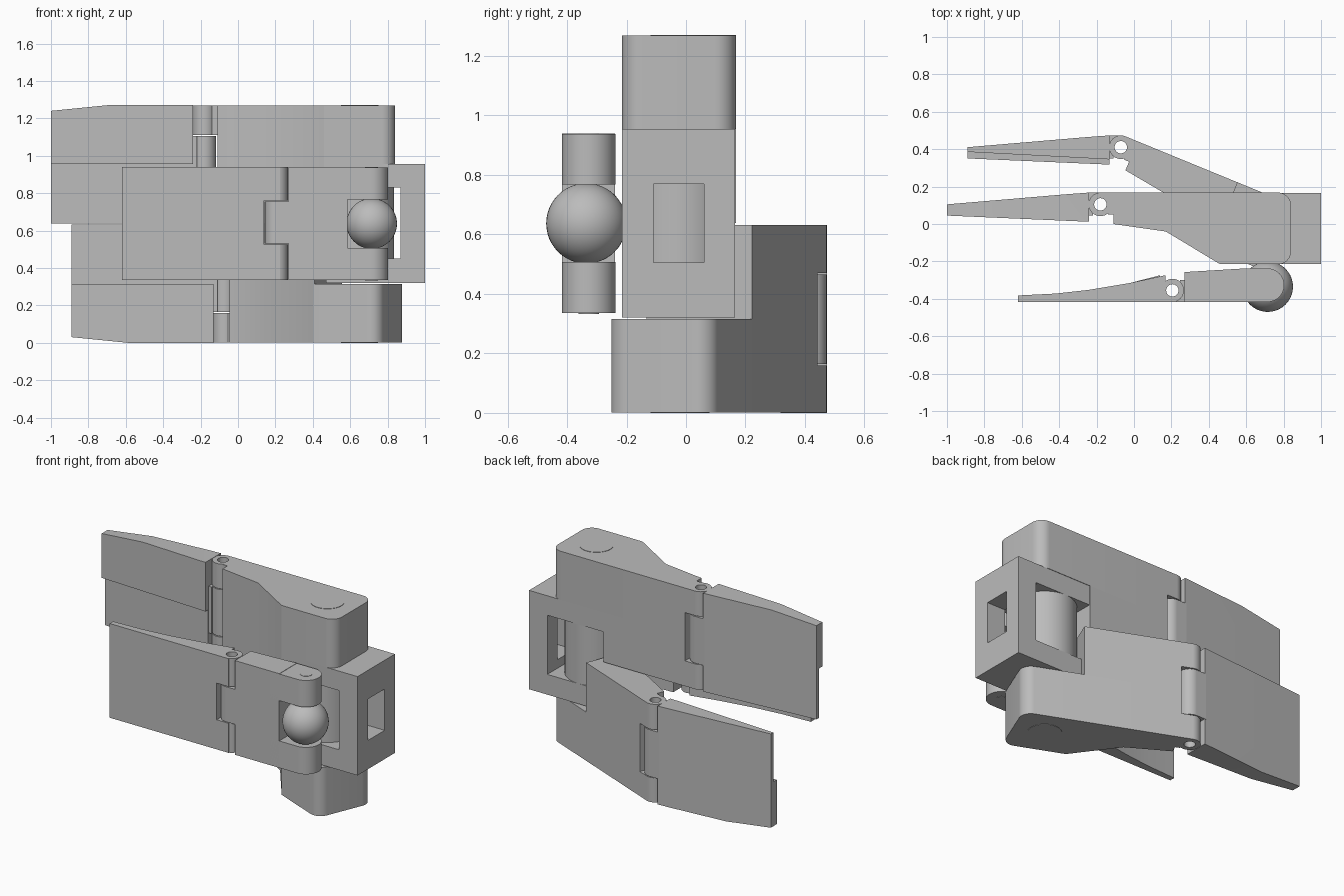
import bpy
import bmesh
from math import cos, sin, radians, pi
from mathutils import Matrix, Vector

if "Cube" in bpy.data.objects:
    bpy.data.objects.remove(bpy.data.objects["Cube"], do_unlink=True)

grey = bpy.data.materials.new("plain grey")
grey.use_nodes = True
grey.diffuse_color = (0.5, 0.5, 0.5, 1)
grey.node_tree.nodes["Principled BSDF"].inputs["Base Color"].default_value = (0.5, 0.5, 0.5, 1)


def arc(cx, cy, r, start, end, steps=10):
    angles = [radians(start + (end - start) * i / steps) for i in range(steps + 1)]
    return [(cx + r * cos(a), cy + r * sin(a)) for a in angles]


def prism(bm, outline, low, high):
    """Extrude a plan outline between two heights."""
    face = bm.faces.new([bm.verts.new((x, y, low)) for x, y in outline])
    top = bmesh.ops.extrude_face_region(bm, geom=[face])["geom"]
    verts = [v for v in top if isinstance(v, bmesh.types.BMVert)]
    bmesh.ops.translate(bm, verts=verts, vec=(0, 0, high - low))


def box(bm, x0, x1, y0, y1, z0, z1):
    prism(bm, [(x0, y0), (x1, y0), (x1, y1), (x0, y1)], z0, z1)


def disc(bm, centre, r, low, high):
    prism(bm, arc(*centre, r, 0, 360, 40)[:-1], low, high)


def tube(bm, centre, r, hole, low, high, n=32):
    """Hollow hinge knuckle."""
    rings = []
    for radius, z in ((r, low), (r, high), (hole, high), (hole, low)):
        rings.append([bm.verts.new((centre[0] + radius * cos(2 * pi * i / n),
                                    centre[1] + radius * sin(2 * pi * i / n), z))
                      for i in range(n)])
    for a, b in zip(rings, rings[1:] + rings[:1]):
        for i in range(n):
            j = (i + 1) % n
            bm.faces.new((a[i], a[j], b[j], b[i]))


def finish(bm, name, matrix=None):
    if matrix:
        bm.transform(matrix)
    bmesh.ops.recalc_face_normals(bm, faces=bm.faces)
    mesh = bpy.data.meshes.new(name)
    bm.to_mesh(mesh)
    bm.free()
    mesh.materials.append(grey)
    obj = bpy.data.objects.new(name, mesh)
    bpy.context.collection.objects.link(obj)
    bpy.ops.object.select_all(action="DESELECT")
    obj.select_set(True)
    bpy.context.view_layer.objects.active = obj
    bpy.ops.object.shade_smooth_by_angle(angle=radians(30))
    return obj


PIVOT = (0.65, -0.02)
HINGE = (-0.18, 0.105)
TOP, STEP, MID = 1.27, 0.955, 0.638
LOW_CUT, HIGH_CUT = 0.8, 1.11
BACK = 0.168


def finger(side, base_matrix, tip_matrix):
    # Base link: rounded pivot ear, shorter inner half, outer knuckles
    bm = bmesh.new()
    ear = [(-0.11, 0), (0.17, -0.04), (0.46, -0.215)]
    ear += arc(0.77, -0.145, 0.07, -90, 0) + arc(0.77, 0.098, 0.07, 0, 90)
    prism(bm, ear + [(-0.11, BACK)], STEP, TOP - 0.002)
    prism(bm, [(-0.11, 0), (0.17, -0.04), (0.46, -0.215), (0.47, -0.215),
               (0.47, BACK), (-0.11, BACK)], MID, STEP)
    for low, high in ((MID, LOW_CUT), (HIGH_CUT, TOP - 0.002)):
        tube(bm, HINGE, 0.063, 0.033, low, high)
        prism(bm, [(-0.18, 0.14), (-0.14, 0.14), (-0.14, 0.05), (-0.1, 0.05),
                   (-0.1, BACK), (-0.18, BACK)], low, high)
    disc(bm, PIVOT, 0.1, TOP - 0.01, TOP)
    finish(bm, side + "_finger_base", base_matrix)

    # Tip link: thick outer half, thin inner half, chamfered end
    bm = bmesh.new()
    back = [(-0.24, BACK), (-0.35, 0.16), (-1, 0.105)]
    prism(bm, back + [(-1, 0.045), (-0.24, 0.012)], STEP, TOP)
    prism(bm, back + [(-1, 0.08), (-0.24, 0.04)], MID, STEP)
    cut = bmesh.ops.bisect_plane(bm, geom=bm.verts[:] + bm.edges[:] + bm.faces[:],
                                 plane_co=(-0.7, 0, TOP), plane_no=Vector((-0.1, 0, 1)),
                                 clear_outer=True)["geom_cut"]
    bmesh.ops.edgeloop_fill(bm, edges=[e for e in cut if isinstance(e, bmesh.types.BMEdge)])
    tube(bm, HINGE, 0.063, 0.033, LOW_CUT + 0.005, HIGH_CUT - 0.005)
    prism(bm, [(-0.25, 0.045), (-0.22, 0.045), (-0.22, 0.14), (-0.18, 0.14),
               (-0.18, BACK), (-0.25, BACK)], LOW_CUT + 0.005, HIGH_CUT - 0.005)
    finish(bm, side + "_finger_tip", tip_matrix)


# Lower finger is the upper one flipped and swung about the pivot
flip = Matrix.Translation((0, 0, TOP)) @ Matrix.Diagonal((1, 1, -1, 1))
centre = Matrix.Translation((*PIVOT, 0))
swing = centre @ Matrix.Rotation(radians(-22.3), 4, "Z") @ centre.inverted()
hinge = Vector((*HINGE, 0))
finger("upper", None, None)
finger("lower", swing @ flip, Matrix.Translation(swing @ hinge - hinge) @ flip)

# Palm bracket: two plates joined by a windowed end wall
bm = bmesh.new()
for low, high in ((0.32, 0.45), (0.83, STEP)):
    box(bm, 0.47, 1, -0.215, 0.165, low, high)
for y0, y1 in ((-0.215, -0.11), (0.06, 0.165)):
    box(bm, 0.87, 1, y0, y1, 0.45, 0.83)
for low, high in ((0.45, 0.505), (0.77, 0.83)):
    box(bm, 0.87, 1, -0.11, 0.06, low, high)
finish(bm, "palm_bracket")

bm = bmesh.new()
disc(bm, PIVOT, 0.185, 0.45, 0.83)
finish(bm, "palm_pivot_drum")

# Thumb base: slab with two ears around the ball, one middle knuckle
THUMB = (0.205, -0.355)
FRONT = -0.417
bm = bmesh.new()
inner = [(0.6, -0.237), (0.27, -0.257)]
prism(bm, [(0.27, FRONT), (0.585, FRONT), (0.585, -0.238)] + inner[1:], 0.335, 0.94)
for low, high in ((0.335, 0.508), (0.767, 0.938)):
    prism(bm, [(0.27, FRONT)] + arc(0.713, -0.327, 0.09, -90, 90, 20) + inner, low, high)
tube(bm, THUMB, 0.062, 0.033, 0.53, 0.755)
prism(bm, [(0.205, FRONT), (0.28, FRONT), (0.28, -0.3), (0.245, -0.3),
           (0.245, -0.392), (0.205, -0.392)], 0.53, 0.755)
disc(bm, (0.713, -0.327), 0.035, 0.333, 0.345)
disc(bm, (0.713, -0.327), 0.035, 0.93, 0.94)
finish(bm, "thumb_base")

# Thumb tip: curved blade with outer knuckles
bm = bmesh.new()
blade = [(-0.02, -0.315), (-0.24, -0.352), (-0.42, -0.372), (-0.62, -0.382), (-0.62, FRONT)]
for low, high, end in ((0.335, 0.525, 0.168), (0.525, 0.76, 0.14), (0.76, 0.94, 0.168)):
    prism(bm, [(end, FRONT), (end, -0.274)] + blade, low, high)
    if end > 0.15:
        tube(bm, THUMB, 0.062, 0.033, low, high)
        prism(bm, [(0.16, FRONT), (0.225, FRONT), (0.225, -0.392), (0.16, -0.392)], low, high)
finish(bm, "thumb_tip")

# Ball joint between thumb and palm
bm = bmesh.new()
bmesh.ops.create_uvsphere(bm, u_segments=40, v_segments=24, radius=0.135,
                          matrix=Matrix.Translation((0.715, -0.335, 0.637)))
finish(bm, "thumb_ball")
